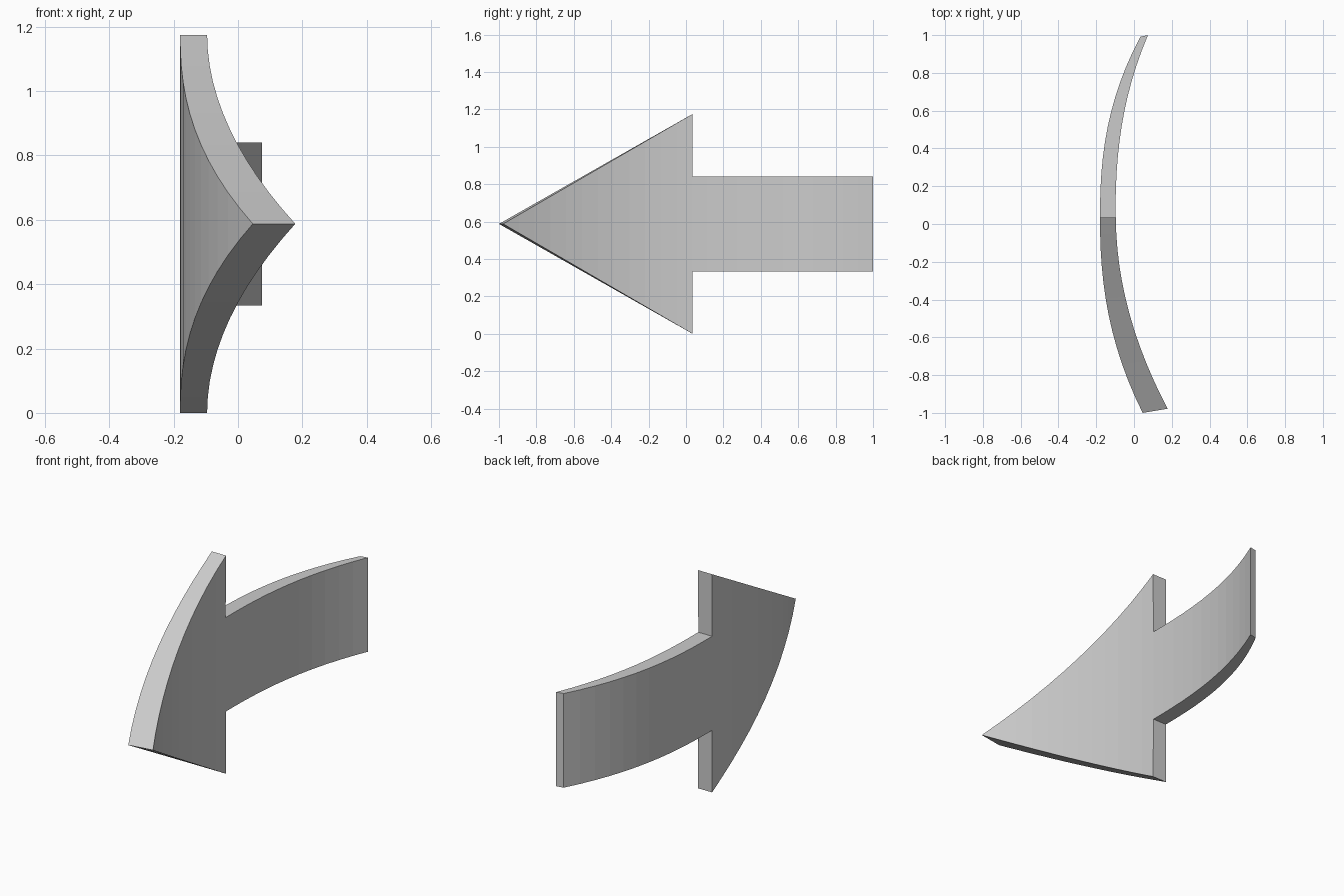
import bpy, bmesh

if "Cube" in bpy.data.objects:
    bpy.data.objects.remove(bpy.data.objects["Cube"])

MID = 0.5875      # height of the arrow's centre line
N = 12            # segments along each section
bm = bmesh.new()


def ring(xo, yo, xi, yi, h):
    """Four corners of a cross-section: outer low, outer high, inner high, inner low."""
    return [bm.verts.new(p) for p in ((xo, yo, MID - h), (xo, yo, MID + h),
                                      (xi, yi, MID + h), (xi, yi, MID - h))]


def bridge(a, b, sides=range(4)):
    for i in sides:
        j = (i + 1) % 4
        bm.faces.new((a[i], a[j], b[j], b[i]))


# arrowhead: widens evenly from the tip to the barbs, bowed in plan
head = []
for k in range(N + 1):
    t = 1 - k / N
    head.append(ring(-0.18 + 0.226 * t ** 2.3, 0.035 - 1.035 * t,
                     -0.096 + 0.274 * t ** 1.95, 0.035 - 1.013 * t,
                     0.5875 * (1 - t)))
# shaft: constant height, bowed the other way
shaft = []
for k in range(N + 1):
    t = k / N
    shaft.append(ring(-0.18 + 0.214 * t ** 2.4, 0.035 + 0.957 * t,
                      -0.098 + 0.172 * t ** 2.4, 0.035 + 0.965 * t, 0.2535))

for a, b in zip(head[:-2], head[1:-1]):
    bridge(a, b)
for a, b in zip(shaft, shaft[1:]):
    bridge(a, b)

# last head segment joins the shaft with hexagonal sides and notch faces
a, b, s = head[-2], head[-1], shaft[0]
bridge(a, b, (1, 3))
for lo, hi in ((0, 1), (3, 2)):
    bm.faces.new((a[lo], b[lo], s[lo], s[hi], b[hi], a[hi]))
bridge(b, s, (1, 3))
bm.faces.new(shaft[-1])

# close the tip to a single edge and tidy
bmesh.ops.remove_doubles(bm, verts=bm.verts, dist=1e-4)
bmesh.ops.recalc_face_normals(bm, faces=bm.faces)
mesh = bpy.data.meshes.new("curved_arrow")
bm.to_mesh(mesh)
bm.free()
bpy.context.collection.objects.link(bpy.data.objects.new("curved_arrow", mesh))
